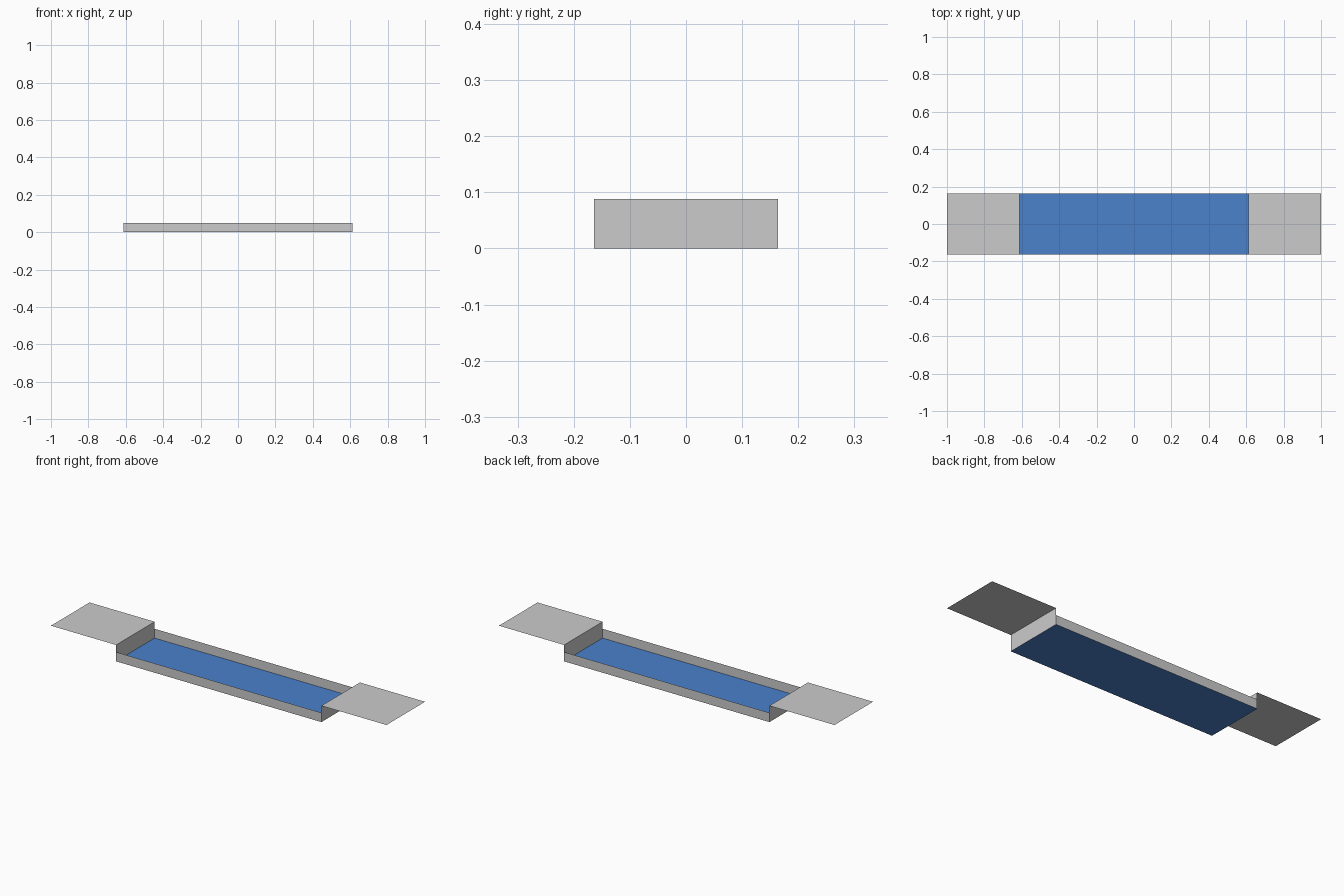
import bpy

if "Cube" in bpy.data.objects:
    bpy.data.objects.remove(bpy.data.objects["Cube"])

HALF_L, HALF_W = 0.612, 0.164    # tray half length and half width
SIDE_H, END_H = 0.05, 0.088      # side wall and end wall heights


def sheet(name, profile, direction):
    """Thin sheet: sweep a profile of 3D points along a direction."""
    n = len(profile)
    verts = list(profile) + [tuple(a + b for a, b in zip(p, direction)) for p in profile]
    faces = [(i, i + 1, n + i + 1, n + i) for i in range(n - 1)]
    mesh = bpy.data.meshes.new(name)
    mesh.from_pydata(verts, [], faces)
    obj = bpy.data.objects.new(name, mesh)
    bpy.context.collection.objects.link(obj)
    return obj


# Blue tray floor
floor = sheet("tray_floor", [(-HALF_L, -HALF_W, 0), (HALF_L, -HALF_W, 0)], (0, 2 * HALF_W, 0))
blue = bpy.data.materials.new("blue")
blue.diffuse_color = (0.07, 0.22, 0.6, 1)
blue.use_nodes = True
blue.node_tree.nodes["Principled BSDF"].inputs["Base Color"].default_value = blue.diffuse_color
floor.data.materials.append(blue)

# Low long walls, front and back
for name, s in (("front_wall", 1), ("back_wall", -1)):
    sheet(name, [(-s * HALF_L, -s * HALF_W, 0), (s * HALF_L, -s * HALF_W, 0)], (0, 0, SIDE_H))

# Raised end walls bent outwards into flat flaps
for name, s in (("right_end_flap", 1), ("left_end_flap", -1)):
    sheet(name, [(s * HALF_L, -s * HALF_W, 0), (s * HALF_L, -s * HALF_W, END_H),
                 (s, -s * HALF_W, END_H)][::-1], (0, 2 * s * HALF_W, 0))

# Flaps face upwards
for obj in bpy.data.objects:
    if obj.name.endswith("flap") and obj.data.polygons[0].normal.z < 0:
        obj.data.flip_normals()
